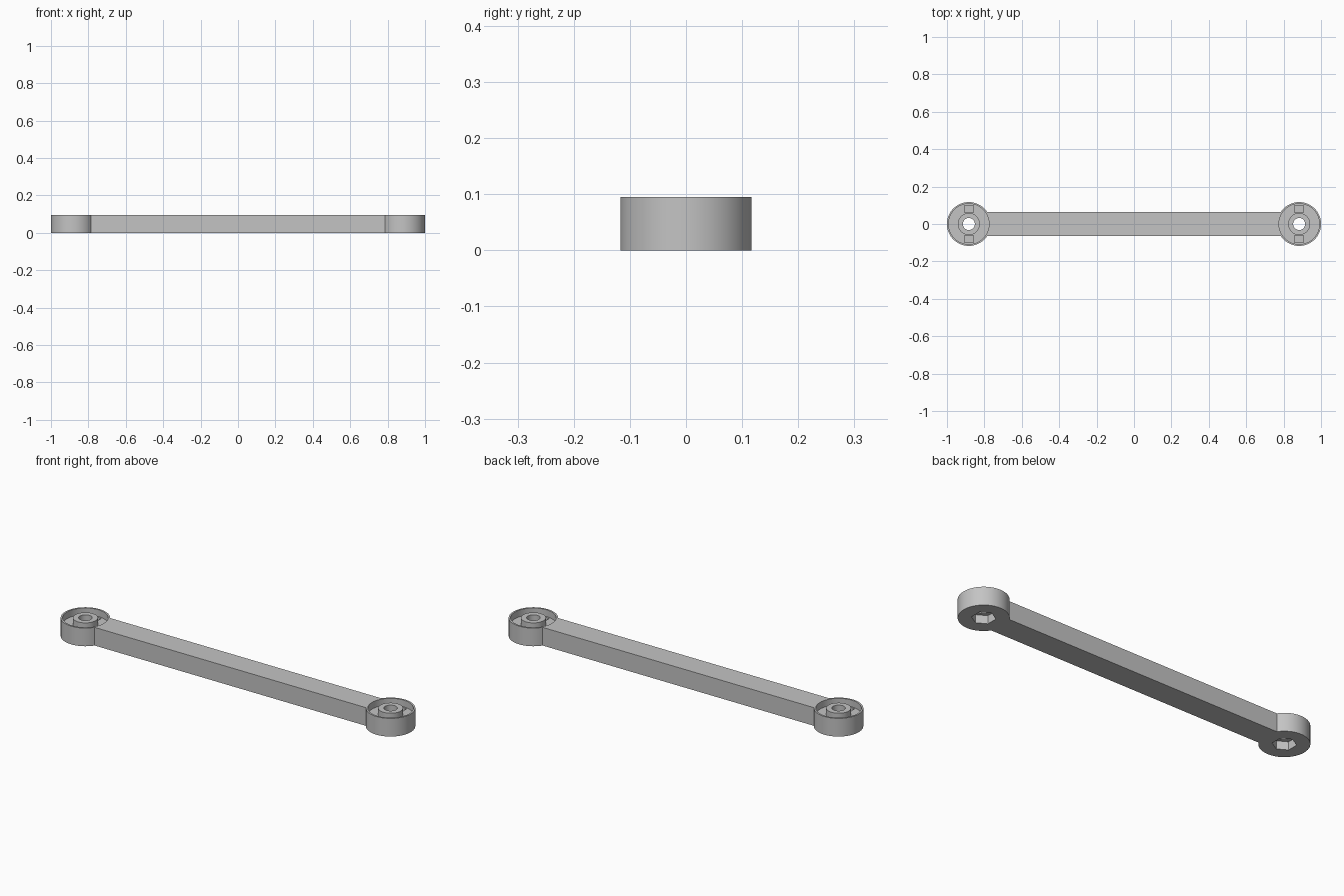
import bpy, bmesh
from math import sin, cos, pi, asin

old = bpy.data.objects.get("Cube")
if old:
    bpy.data.objects.remove(old, do_unlink=True)

HEIGHT = 0.095
END_X, END_R = 0.883, 0.117      # eye centre and radius
BAR_HALF = 0.064
RECESS_R, BOSS_R, BORE_R = 0.108, 0.059, 0.032
FLOOR_Z = 0.06
HEX_R, HEX_TOP = 0.056, 0.042

grey = bpy.data.materials.new("plain grey")
grey.use_nodes = True
colour = (0.55, 0.55, 0.55, 1)
grey.diffuse_color = colour
grey.node_tree.nodes["Principled BSDF"].inputs["Base Color"].default_value = colour


def arc(x, r, start, sweep, n):
    return [(x + r * cos(start + sweep * i / n), r * sin(start + sweep * i / n))
            for i in range(n + 1)]


def circle(x, r, n=64, start=0):
    return arc(x, r, start, 2 * pi, n)[:-1]


def make_object(name, bm):
    bmesh.ops.recalc_face_normals(bm, faces=bm.faces)
    mesh = bpy.data.meshes.new(name)
    bm.to_mesh(mesh)
    bm.free()
    mesh.materials.append(grey)
    obj = bpy.data.objects.new(name, mesh)
    bpy.context.collection.objects.link(obj)
    return obj


def prism(name, outline, z0, z1, inner=None):
    """Extrude an outline, or the band between two matching outlines."""
    bm = bmesh.new()
    outer = [bm.verts.new((x, y, z0)) for x, y in outline]
    if inner:
        hole = [bm.verts.new((x, y, z0)) for x, y in inner]
        for i in range(len(outer)):
            bm.faces.new((outer[i - 1], outer[i], hole[i], hole[i - 1]))
    else:
        bm.faces.new(outer)
    ext = bmesh.ops.extrude_face_region(bm, geom=bm.faces[:])
    verts = [g for g in ext["geom"] if isinstance(g, bmesh.types.BMVert)]
    bmesh.ops.translate(bm, vec=(0, 0, z1 - z0), verts=verts)
    return make_object(name, bm)


# Link body: two round eyes joined by a straight bar
a = asin(BAR_HALF / END_R)
outline = (arc(END_X, END_R, a - pi, 2 * (pi - a), 64)
           + arc(-END_X, END_R, a, 2 * (pi - a), 64))
link = prism("link_arm", outline, 0, HEIGHT)

# Cutters for each eye
cutters = []
for x in (-END_X, END_X):
    # ring recess leaving a thin rim and a central boss
    cutters.append(prism("recess_cutter", circle(x, RECESS_R), FLOOR_Z,
                         HEIGHT + 0.02, circle(x, BOSS_R)))
    # bore and hexagonal nut pocket
    cutters.append(prism("bore_cutter", circle(x, BORE_R), -0.02, HEIGHT + 0.03))
    cutters.append(prism("nut_cutter", circle(x, HEX_R, 6, pi / 2), -0.03, HEX_TOP))
    # small rectangular pockets in the recess floor
    for y in (-0.08, 0.08):
        box = [(x + sx * 0.024, y + sy * 0.018)
               for sx, sy in ((-1, -1), (1, -1), (1, 1), (-1, 1))]
        cutters.append(prism("slot_cutter", box, FLOOR_Z - 0.02, FLOOR_Z + 0.01))

bpy.context.view_layer.objects.active = link
for cutter in cutters:
    mod = link.modifiers.new("cut", "BOOLEAN")
    mod.operation = "DIFFERENCE"
    mod.solver = "EXACT"
    mod.object = cutter
    bpy.ops.object.modifier_apply(modifier=mod.name)
    bpy.data.objects.remove(cutter, do_unlink=True)

# Smooth the round walls, keep edges crisp
bpy.ops.object.select_all(action="DESELECT")
link.select_set(True)
bpy.ops.object.shade_smooth_by_angle(angle=pi / 6)
